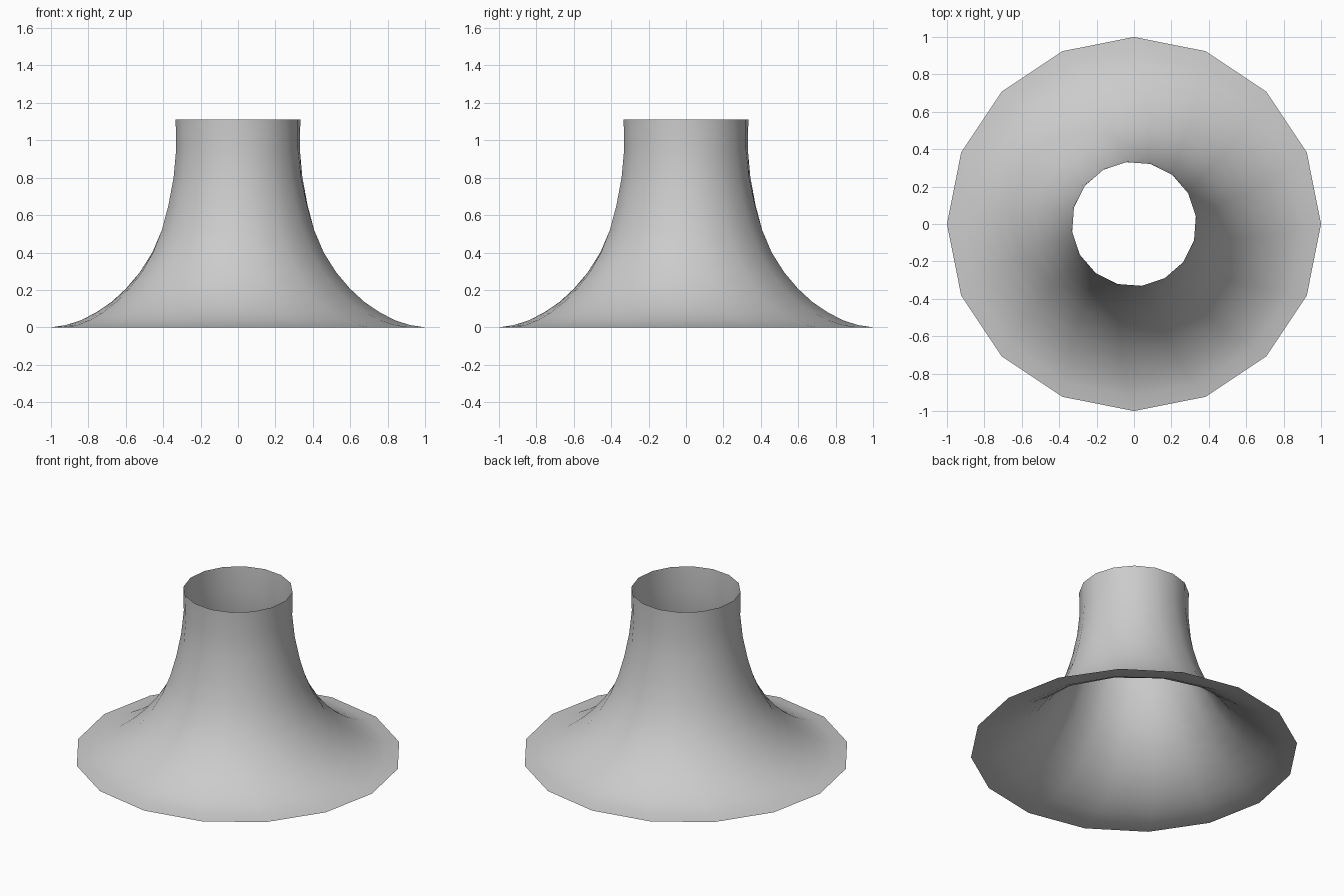
import bpy, bmesh, math

if "Cube" in bpy.data.objects:
    bpy.data.objects.remove(bpy.data.objects["Cube"])

SIDES = 16
TWIST = math.radians(-17)   # slow swirl from rim to throat

# (radius, height) from the wide rim up to the throat
profile = [(1.0, 0.0), (0.92, 0.012), (0.84, 0.038), (0.76, 0.08), (0.68, 0.135),
           (0.605, 0.205), (0.53, 0.295), (0.465, 0.40), (0.415, 0.52),
           (0.378, 0.65), (0.348, 0.80), (0.333, 0.95), (0.335, 1.11)]

bm = bmesh.new()
rings = []
for i, (r, z) in enumerate(profile):
    a0 = TWIST * i / (len(profile) - 1)
    rings.append([bm.verts.new((r * math.cos(a0 + math.tau * k / SIDES),
                                r * math.sin(a0 + math.tau * k / SIDES), z))
                  for k in range(SIDES)])

# open flared wall
for low, high in zip(rings, rings[1:]):
    for k in range(SIDES):
        n = (k + 1) % SIDES
        bm.faces.new((low[k], low[n], high[n], high[k])).smooth = True

mesh = bpy.data.meshes.new("flared_funnel")
bm.to_mesh(mesh)
bm.free()
funnel = bpy.data.objects.new("flared_funnel", mesh)
bpy.context.collection.objects.link(funnel)
